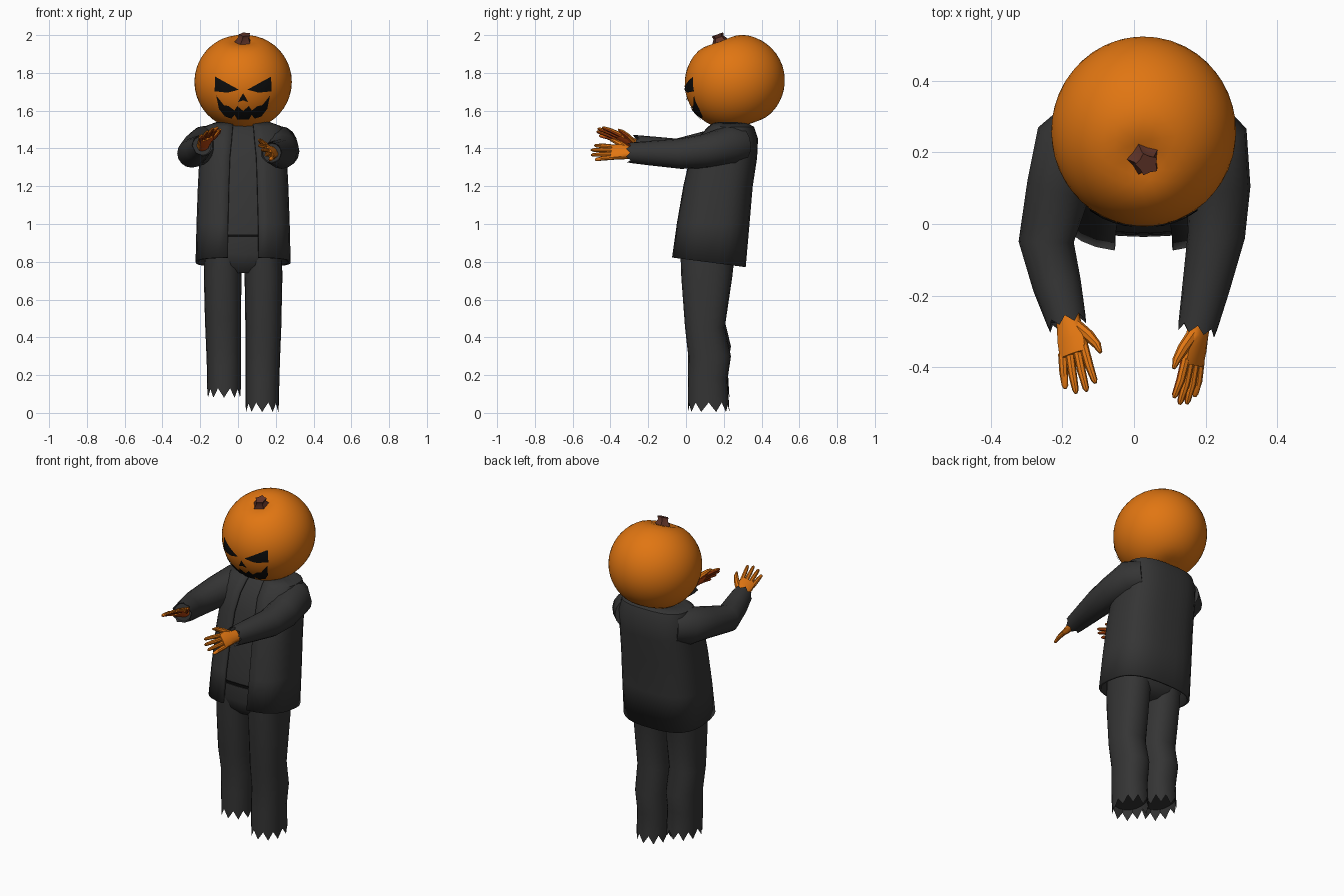
import bpy, bmesh, math
from mathutils import Vector, Matrix
from mathutils.bvhtree import BVHTree

if "Cube" in bpy.data.objects:
    bpy.data.objects.remove(bpy.data.objects["Cube"])

V = Vector
CX = 0.027  # centre line of the leaning figure


def material(name, rgb):
    m = bpy.data.materials.new(name)
    m.diffuse_color = (*rgb, 1)
    m.use_nodes = True
    m.node_tree.nodes["Principled BSDF"].inputs["Base Color"].default_value = m.diffuse_color
    return m


ORANGE = material("pumpkin orange", (0.75, 0.18, 0.006))
PALM = material("palm rust", (0.5, 0.06, 0.005))
SUIT = material("charcoal cloth", (0.035, 0.035, 0.035))
BLACK = material("black", (0.004, 0.004, 0.004))
BROWN = material("stem brown", (0.12, 0.035, 0.022))


def finish(bm, name, *mats, recalc=True):
    if recalc:
        bmesh.ops.recalc_face_normals(bm, faces=bm.faces[:])
    me = bpy.data.meshes.new(name)
    bm.to_mesh(me)
    for m in mats:
        me.materials.append(m)
    ob = bpy.data.objects.new(name, me)
    bpy.context.collection.objects.link(ob)
    return ob


def power(a, e):
    return math.copysign(abs(a) ** e, a)


def ring(c, u, v, n=16, e=2.0, t0=0.0):
    """Superellipse around c; t0 > 0 leaves a gap around direction u."""
    steps = n if t0 == 0 else n - 1
    ts = [t0 + (2 * math.pi - 2 * t0) * i / steps for i in range(n)]
    return [c + u * power(math.cos(t), 2 / e) + v * power(math.sin(t), 2 / e) for t in ts]


def loft(bm, rings, closed=True, jag=None):
    rings = [list(r) for r in rings]
    if jag:  # ragged hem, closed off just inside
        last = rings[-1]
        mid = sum(last, V()) / len(last)
        rings[-1] = [p + jag * (i % 2) for i, p in enumerate(last)]
        rings.append([mid + (p - mid) * 0.9 - jag * 0.3 for p in last])
    vs = [[bm.verts.new(p) for p in r] for r in rings]
    n = len(vs[0])
    for a, b in zip(vs, vs[1:]):
        for i in range(n if closed else n - 1):
            j = (i + 1) % n
            bm.faces.new((a[i], a[j], b[j], b[i]))
    if closed:
        bm.faces.new(vs[0])
        bm.faces.new(vs[-1])


def tube(bm, path, n=12, jag=0.0):
    """Round tube along (point, radius) pairs."""
    pts = [V(p) for p, r in path]
    rings = []
    for i, (p, r) in enumerate(path):
        d = (pts[min(i + 1, len(pts) - 1)] - pts[max(i - 1, 0)]).normalized()
        u = d.orthogonal() if abs(d.z) > 0.9 else d.cross(V((0, 0, 1)))
        u.normalize()
        rings.append(ring(pts[i], u * r, d.cross(u) * r, n))
    loft(bm, rings, jag=d * jag if jag else None)


def plate(name, outline, tree, mat, lift):
    """Thin patch with an x-z outline, laid on a surface from the front."""
    bm = bmesh.new()
    bm.faces.new([bm.verts.new((x, 0, z)) for x, z in outline])
    bmesh.ops.triangulate(bm, faces=bm.faces[:])
    bmesh.ops.subdivide_edges(bm, edges=bm.edges[:], cuts=3, use_grid_fill=True)
    for v in bm.verts:
        co, no, _, _ = tree.ray_cast(V((v.co.x, -1, v.co.z)), V((0, 1, 0)))
        if co is None:
            co, no, _, _ = tree.find_nearest(V((v.co.x, 0, v.co.z)))
        v.co = co + (no if no.y < 0 else -no) * lift
    bm.normal_update()
    flip = [f for f in bm.faces if f.normal.y > 0]
    bmesh.ops.reverse_faces(bm, faces=flip)
    return finish(bm, name, mat, recalc=False)


# Pumpkin head, dimpled at both ends and tipped forward
tilt = Matrix.Translation((CX, 0.258, 1.752)) @ Matrix.Rotation(math.radians(20), 4, 'X')
bm = bmesh.new()
bmesh.ops.create_icosphere(bm, subdivisions=4, radius=1)
for v in bm.verts:
    a = math.acos(max(-1, min(1, v.co.z)))
    k = 1 - 0.13 * math.exp(-(a / 0.3) ** 2) - 0.07 * math.exp(-((math.pi - a) / 0.3) ** 2)
    v.co = tilt @ V((v.co.x * 0.258 * k, v.co.y * 0.267 * k, v.co.z * 0.252 * k))
head_tree = BVHTree.FromBMesh(bm)
finish(bm, "pumpkin_head", ORANGE)

# Five-cornered stem
bm = bmesh.new()
rings = []
for z, r, dx in ((0.20, 0.06, 0), (0.225, 0.048, 0), (0.25, 0.03, 0.005), (0.268, 0.034, 0.01)):
    pts = []
    for i in range(10):
        a = math.pi * i / 5
        q = r * (1 if i % 2 else 0.72)
        pts.append(tilt @ V((dx + q * math.cos(a), q * math.sin(a), z)))
    rings.append(pts)
loft(bm, rings)
finish(bm, "stem", BROWN)

# Carved face
eye = [(0.145, 1.778), (0.022, 1.71), (0.08, 1.695), (0.148, 1.702)]
for side, s in (("left", -1), ("right", 1)):
    plate(side + "_eye", [(CX + s * x, z) for x, z in eye], head_tree, BLACK, 0.005)
nose = [(CX, 1.692), (CX - 0.027, 1.645), (CX, 1.655), (CX + 0.027, 1.645)]
plate("nose", nose, head_tree, BLACK, 0.005)
half = [(0.03, 1.625), (0.045, 1.602), (0.075, 1.625), (0.10, 1.63), (0.14, 1.68),
        (0.125, 1.61), (0.095, 1.572), (0.06, 1.56), (0.045, 1.58), (0.03, 1.556)]
mouth = [(CX, 1.60)] + [(CX + x, z) for x, z in half] + [(CX, 1.556)]
mouth += [(CX - x, z) for x, z in reversed(half)]
plate("mouth", mouth, head_tree, BLACK, 0.005)

# Open jacket: height, half width, front y, back y, half gap
levels = [(0.80, 0.245, -0.07, 0.31, 0.08), (1.0, 0.24, -0.045, 0.33, 0.08),
          (1.2, 0.233, -0.01, 0.347, 0.075), (1.35, 0.225, 0.025, 0.37, 0.07),
          (1.45, 0.22, 0.065, 0.375, 0.06), (1.51, 0.205, 0.12, 0.355, 0.055),
          (1.54, 0.12, 0.16, 0.30, 0.05)]
E = 2.8


def body_ring(z, hw, yf, yb, gap=0, inset=0.0, n=28):
    c = V((CX, (yf + yb) / 2, z))
    t0 = math.asin((gap / hw) ** (E / 2)) if gap else 0
    return ring(c, V((0, -(yb - yf) / 2 + inset, 0)), V((hw - inset, 0, 0)), n, E, t0)


bm = bmesh.new()
rings = [body_ring(*lv) for lv in levels]
for p in rings[0]:  # hem drops towards the back
    p.z -= 0.13 * (p.y - 0.10)
loft(bm, rings, closed=False)
jacket_tree = BVHTree.FromBMesh(bm)
jacket = finish(bm, "jacket", SUIT)
mod = jacket.modifiers.new("cloth thickness", 'SOLIDIFY')
mod.thickness = 0.014
mod.offset = 0

# Lapels
lapel = [(0.09, 1.22), (0.125, 1.34), (0.155, 1.43), (0.125, 1.46), (0.12, 1.51), (0.075, 1.515), (0.08, 1.4)]
for side, s in (("left", -1), ("right", 1)):
    plate(side + "_lapel", [(CX + s * x, z) for x, z in lapel], jacket_tree, SUIT, 0.015)

# Shirt, belt and trouser top inside the jacket
bm = bmesh.new()
loft(bm, [body_ring(0.94, 0.24, -0.052, 0.32, inset=0.025)]
     + [body_ring(*lv[:4], inset=0.02) for lv in levels[1:]])
finish(bm, "shirt", SUIT)
bm = bmesh.new()
loft(bm, [body_ring(z, 0.215, -0.032, 0.28) for z in (0.918, 0.945)])
finish(bm, "belt", BLACK)
bm = bmesh.new()
loft(bm, [body_ring(0.93, 0.21, -0.035, 0.28), body_ring(0.84, 0.208, -0.036, 0.27),
          body_ring(0.78, 0.17, -0.02, 0.25), body_ring(0.74, 0.09, 0.02, 0.2)])
finish(bm, "trouser_top", SUIT)

# Trouser legs with ragged hems: height, centre offset, centre y, half width, half depth
leg = [(0.86, 0.105, 0.115, 0.10, 0.145), (0.72, 0.108, 0.11, 0.10, 0.135),
       (0.45, 0.107, 0.10, 0.095, 0.105), (0.30, 0.104, 0.125, 0.092, 0.113),
       (0.18, 0.102, 0.115, 0.09, 0.105), (0.055, 0.101, 0.12, 0.089, 0.11)]
for side, s, lift in (("left", -1, 0.075), ("right", 1, 0.0)):
    bm = bmesh.new()
    loft(bm, [ring(V((CX + s * x, y, z + lift * (0.86 - z) / 0.8)), V((rx, 0, 0)), V((0, ry, 0)), 20, 2.3)
              for z, x, y, rx, ry in leg], jag=V((0, 0, -0.05)))
    finish(bm, side + "_trouser_leg", SUIT)

# Sleeves
sleeves = {
    "left": [((-0.12, 0.27, 1.42), 0.095), ((-0.175, 0.22, 1.415), 0.105), ((-0.21, 0.10, 1.40), 0.09),
             ((-0.245, -0.05, 1.375), 0.077), ((-0.215, -0.17, 1.395), 0.068), ((-0.19, -0.265, 1.415), 0.056)],
    "right": [((0.17, 0.28, 1.42), 0.095), ((0.215, 0.23, 1.415), 0.105), ((0.235, 0.10, 1.385), 0.09),
              ((0.23, -0.03, 1.372), 0.08), ((0.20, -0.18, 1.375), 0.066), ((0.178, -0.285, 1.377), 0.055)]}
for side, path in sleeves.items():
    bm = bmesh.new()
    tube(bm, path, 16, jag=0.022)
    finish(bm, side + "_sleeve", SUIT)


# Hands: wrist, pointing direction, direction of the thumb, palm sign
def hand(name, wrist, d, l, sign):
    w, d, l = V(wrist), V(d).normalized(), V(l)
    l = (l - d * l.dot(d)).normalized()
    n = d.cross(l)
    at = lambda f, s, h=0.0: w + d * f + l * s + n * h
    bm = bmesh.new()
    loft(bm, [ring(at(f, s), l * a, n * b, 12, 2.6) for f, s, a, b in
              ((-0.03, 0, 0.032, 0.027), (0.02, 0, 0.036, 0.025), (0.06, 0.003, 0.046, 0.022),
               (0.105, 0, 0.045, 0.016))])
    for s, length in ((-0.034, 0.10), (-0.012, 0.125), (0.012, 0.13), (0.034, 0.115)):
        tube(bm, [(at(0.09, s), 0.013), (at(0.09 + length * 0.55, s * 1.2), 0.012),
                  (at(0.09 + length * 0.92, s * 1.35, 0.006 * sign), 0.009),
                  (at(0.09 + length, s * 1.4, 0.007 * sign), 0.004)], 8)
    tube(bm, [(at(0.02, 0.02), 0.018), (at(0.065, 0.055), 0.016),
              (at(0.10, 0.075), 0.012), (at(0.125, 0.082), 0.005)], 8)
    bmesh.ops.recalc_face_normals(bm, faces=bm.faces[:])
    for f in bm.faces:
        f.material_index = int(f.normal.dot(n) * sign > 0.5)
    finish(bm, name, ORANGE, PALM)


hand("left_hand", (-0.183, -0.27, 1.42), (0.15, -0.9, 0.38), (0.85, 0.1, 0.45), -1)
hand("right_hand", (0.18, -0.29, 1.378), (-0.17, -0.97, 0.02), (-0.6, 0, 0.8), 1)

# Smooth shading with crisp edges
bpy.ops.object.select_all(action='SELECT')
bpy.context.view_layer.objects.active = jacket
bpy.ops.object.shade_smooth_by_angle(angle=math.radians(40))
